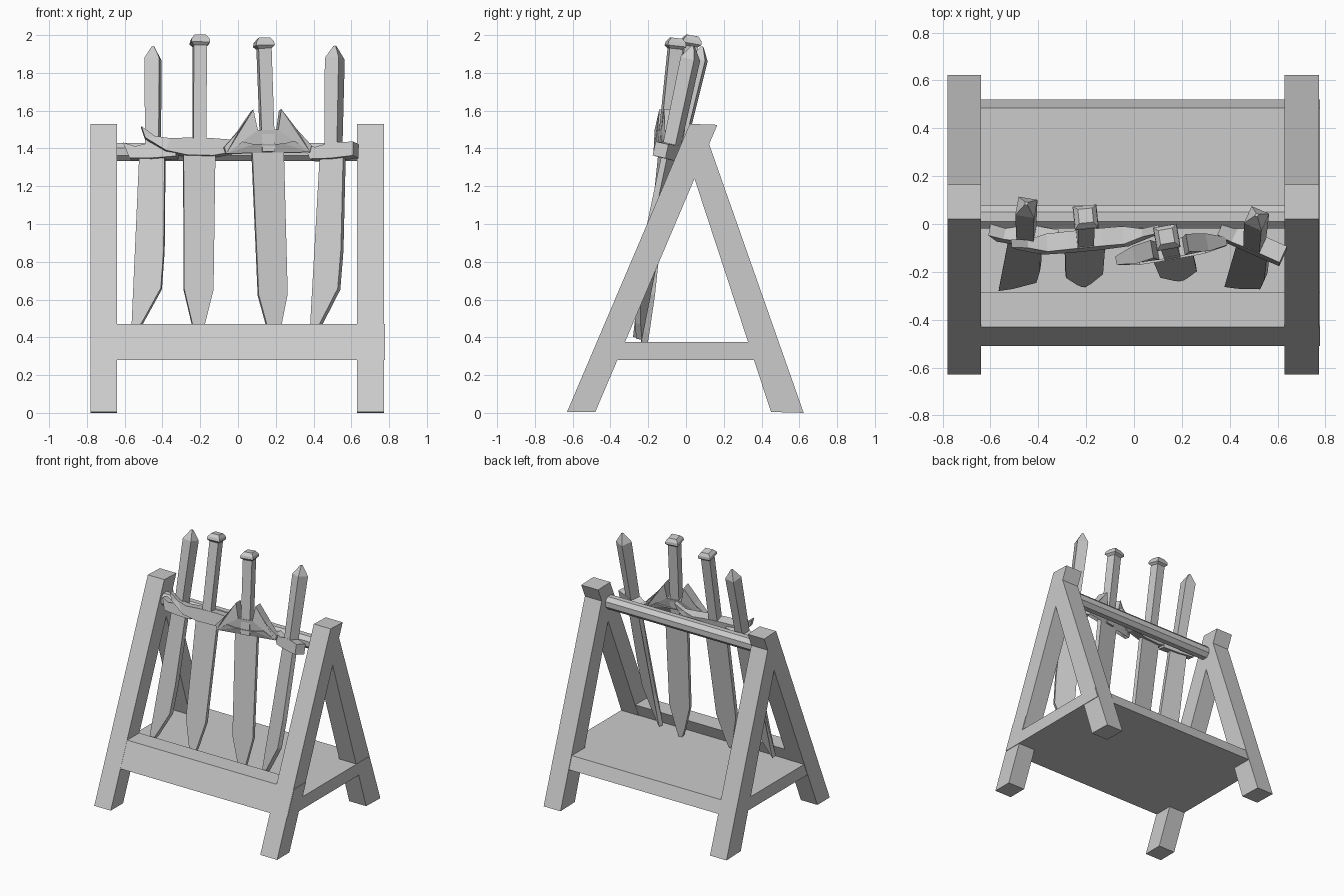
import bpy, bmesh, math
from mathutils import Matrix

if "Cube" in bpy.data.objects:
    bpy.data.objects.remove(bpy.data.objects["Cube"])


def finish(name, bm, mat=None):
    bmesh.ops.recalc_face_normals(bm, faces=bm.faces[:])
    if mat is not None:
        bm.transform(mat)
    me = bpy.data.meshes.new(name)
    bm.to_mesh(me)
    bm.free()
    ob = bpy.data.objects.new(name, me)
    bpy.context.collection.objects.link(ob)
    return ob


def add_prism(bm, pts, place, a, b):
    """Outline pts extruded from a to b; place(p, d, depth) gives coordinates."""
    rows = [[bm.verts.new(place(p, d)) for p in pts] for d in (a, b)]
    n = len(pts)
    caps = [bm.faces.new(rows[0]), bm.faces.new(rows[1][::-1])]
    for i in range(n):
        j = (i + 1) % n
        bm.faces.new((rows[0][i], rows[0][j], rows[1][j], rows[1][i]))
    bmesh.ops.triangulate(bm, faces=caps)


def side_prism(name, pts, x0, x1):
    bm = bmesh.new()
    add_prism(bm, pts, lambda p, x: (x, p[0], p[1]), x0, x1)
    return finish(name, bm)


def front_prism(name, pts, half, mat, taper=9.0):
    """Outline in x/z with thickness in y; points beyond taper become thin."""
    bm = bmesh.new()
    add_prism(bm, pts, lambda p, d: (p[0], d * (0.45 if abs(p[0]) > taper else 1), p[1]),
              -half, half)
    return finish(name, bm, mat)


def square_loft(name, rings, mat):
    bm = bmesh.new()
    loops = [[bm.verts.new((sx * h, sy * h, z)) for sx, sy in
              ((-1, -1), (1, -1), (1, 1), (-1, 1))] for z, h in rings]
    for lo, hi in zip(loops, loops[1:]):
        for i in range(4):
            j = (i + 1) % 4
            bm.faces.new((lo[i], lo[j], hi[j], hi[i]))
    bm.faces.new(loops[0][::-1])
    bm.faces.new(loops[-1])
    return finish(name, bm, mat)


def mirrored(half):
    return half + [(-x, z) for x, z in reversed(half)]


# A-frame legs
front_leg = [(-0.63, 0.005), (-0.48, 0.005), (0.166, 1.525), (0.02, 1.53)]
back_leg = [(0.45, 0.005), (0.623, 0), (0.12, 1.43), (0.045, 1.24)]
for side, x0, x1 in (("left", -0.78, -0.64), ("right", 0.63, 0.773)):
    side_prism(side + "_front_leg", front_leg, x0, x1)
    side_prism(side + "_back_leg", back_leg, x0, x1)

# Shelf and raised front board
side_prism("shelf", [(-0.5, 0.28), (0.52, 0.28), (0.485, 0.375), (-0.46, 0.375)], -0.777, 0.777)
side_prism("front_board", [(-0.511, 0.281), (-0.365, 0.281), (-0.285, 0.47), (-0.43, 0.47)],
           -0.777, 0.777)

# Octagonal top rail
rail = [(0.03 + 0.052 * math.cos(math.pi * (i + 0.5) / 4),
         1.382 + 0.052 * math.sin(math.pi * (i + 0.5) / 4)) for i in range(8)]
side_prism("top_rail", rail, -0.65, 0.64)

# Sword outlines, measured from the guard
SABRE_BLADE = [(-0.07, 0), (0.065, 0), (0.06, -0.55), (0.045, -0.76), (-0.055, -0.94),
               (-0.115, -1.02), (-0.085, -0.78), (-0.07, -0.5)]
STRAIGHT_BLADE = mirrored([(0.085, 0.02), (0.078, -0.76), (0.03, -0.96), (0.008, -1.025)])
SABRE_GUARD = [(-0.155, 0.035), (-0.09, 0.012), (0.0, 0.03), (0.13, 0.025), (0.13, -0.05),
               (0.0, -0.055), (-0.12, -0.05)]
CRESCENT_GUARD = mirrored([(0.075, 0.05), (0.16, 0.045), (0.24, 0.06), (0.31, 0.11),
                           (0.29, 0.05), (0.18, -0.02), (0.07, -0.042)])
HORNED_GUARD = mirrored([(0.055, 0.06), (0.075, 0.17), (0.155, 0.06), (0.235, -0.025),
                         (0.225, -0.06), (0.14, 0.0), (0.08, -0.015)])
SPIKE_GRIP = [(0, 0.036), (0.49, 0.04), (0.56, 0.006)]
KNOB_GRIP = [(0, 0.034), (0.55, 0.035), (0.565, 0.05), (0.585, 0.047), (0.607, 0.03)]


def sword(name, loc, slope, roll, yaw, blade, guard, grip):
    mat = (Matrix.Translation(loc) @ Matrix.Rotation(-math.atan(slope), 4, 'X')
           @ Matrix.Rotation(roll, 4, 'Y') @ Matrix.Rotation(yaw, 4, 'Z'))
    front_prism(name + "_blade", blade, 0.017, mat)
    front_prism(name + "_guard", guard, 0.038, mat, 0.2)
    square_loft(name + "_grip", grip, mat)


# Four swords leaning on the rail
sword("left_sabre", (-0.45, -0.045, 1.395), 0.24, 0.0, -0.17,
      SABRE_BLADE, SABRE_GUARD, SPIKE_GRIP)
sword("crescent_sword", (-0.205, -0.07, 1.4), 0.175, 0.005, 0.1,
      STRAIGHT_BLADE, CRESCENT_GUARD, KNOB_GRIP)
sword("horned_sword", (0.157, -0.115, 1.44 - 0.06 + 0.0), 0.105, -0.035, 0.17,
      STRAIGHT_BLADE, [(x, z + 0.055) for x, z in HORNED_GUARD], KNOB_GRIP)
sword("right_sabre", (0.505, -0.08, 1.395), 0.215, 0.015, -0.42,
      SABRE_BLADE, SABRE_GUARD, SPIKE_GRIP)
